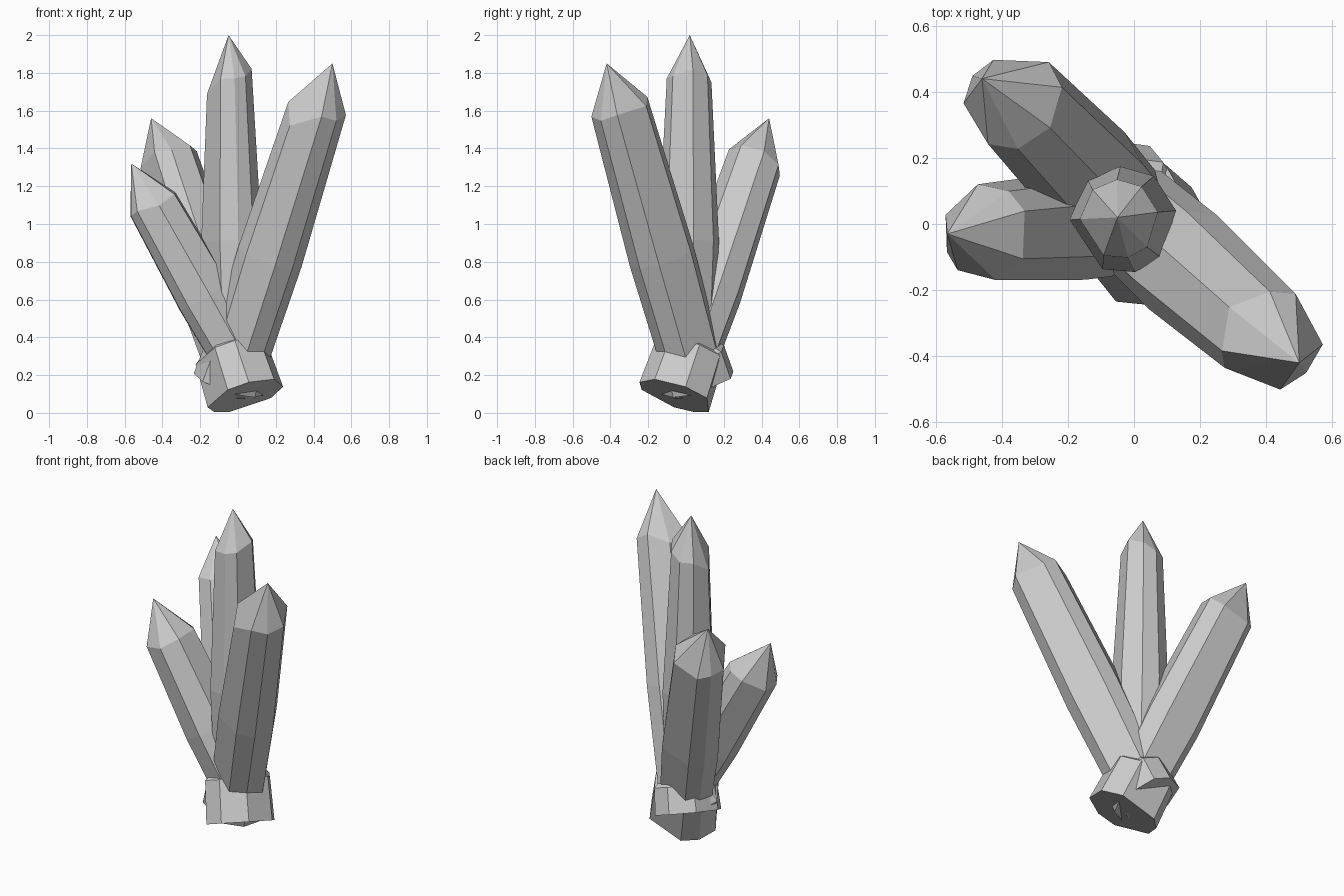
import bpy, bmesh
from math import cos, sin, radians
from mathutils import Vector

if "Cube" in bpy.data.objects:
    bpy.data.objects.remove(bpy.data.objects["Cube"])


def crystal(name, base, shoulder, tip, profile, angles, lift):
    """Faceted shaft: rings (fraction along axis, radius) closed by a cap and a point.
    lift moves each corner of the last ring along the axis for an uneven shoulder."""
    base, shoulder, tip = Vector(base), Vector(shoulder), Vector(tip)
    axis = (shoulder - base).normalized()
    u = (Vector((1, 0, 0)) - axis * axis.x).normalized()
    v = axis.cross(u)
    bm = bmesh.new()
    rings = []
    for t, r in profile:
        c = base.lerp(shoulder, t)
        rings.append([bm.verts.new(c + (u * cos(radians(a)) + v * sin(radians(a))) * r)
                      for a in angles])
    for vert, d in zip(rings[-1], lift):
        vert.co += axis * d
    n = len(angles)
    for lo, hi in zip(rings, rings[1:]):
        for i in range(n):
            j = (i + 1) % n
            bm.faces.new((lo[i], lo[j], hi[j], hi[i]))
    bm.faces.new(rings[0][::-1])
    point = bm.verts.new(tip)
    for i in range(n):
        bm.faces.new((rings[-1][i], rings[-1][(i + 1) % n], point))
    bmesh.ops.recalc_face_normals(bm, faces=bm.faces[:])
    mesh = bpy.data.meshes.new(name)
    bm.to_mesh(mesh)
    bm.free()
    bpy.context.collection.objects.link(bpy.data.objects.new(name, mesh))


# tall upright crystal in the middle
crystal("centre_crystal", (-0.02, 0.01, 0.075), (-0.045, 0.015, 1.75), (-0.05, 0.02, 2.0),
        [(0, 0.07), (0.15, 0.14), (0.5, 0.162), (1, 0.12)],
        [10, 55, 93, 132, 180, 247, 283, 315],
        [0.07, 0.04, 0, 0, -0.06, 0.02, 0.02, 0.03])

# long crystal leaning to the front right, collar at the back
crystal("front_right_crystal", (-0.045, 0.06, 0.16), (0.41, -0.345, 1.59), (0.5, -0.42, 1.85),
        [(0, 0.2), (0.1, 0.19), (0.115, 0.165), (0.47, 0.178), (1, 0.158)],
        [-8, 61, 94, 140, 188, 222, 279, 314],
        [0.04, 0.02, 0.04, -0.02, 0.02, -0.08, 0.03, 0.02])

# crystal leaning to the back left, its wide collar forms the visible foot
crystal("back_left_crystal", (0.04, -0.05, 0.09), (-0.365, 0.375, 1.34), (-0.46, 0.44, 1.56),
        [(0, 0.21), (0.18, 0.2), (0.2, 0.165), (0.45, 0.178), (1, 0.158)],
        [8, 48, 116, 145, 178, 242, 275, 319],
        [0.01, -0.02, -0.02, 0, 0, 0.02, 0, 0.01])

# short crystal leaning to the left
crystal("left_crystal", (0.05, 0.01, 0.22), (-0.445, -0.025, 1.1), (-0.565, -0.03, 1.32),
        [(0, 0.15), (0.1, 0.155), (0.45, 0.165), (1, 0.147)],
        [27, 59, 98, 160, 205, 232, 280, 328],
        [0, 0, 0.02, 0.01, 0.01, 0.02, -0.01, 0])
